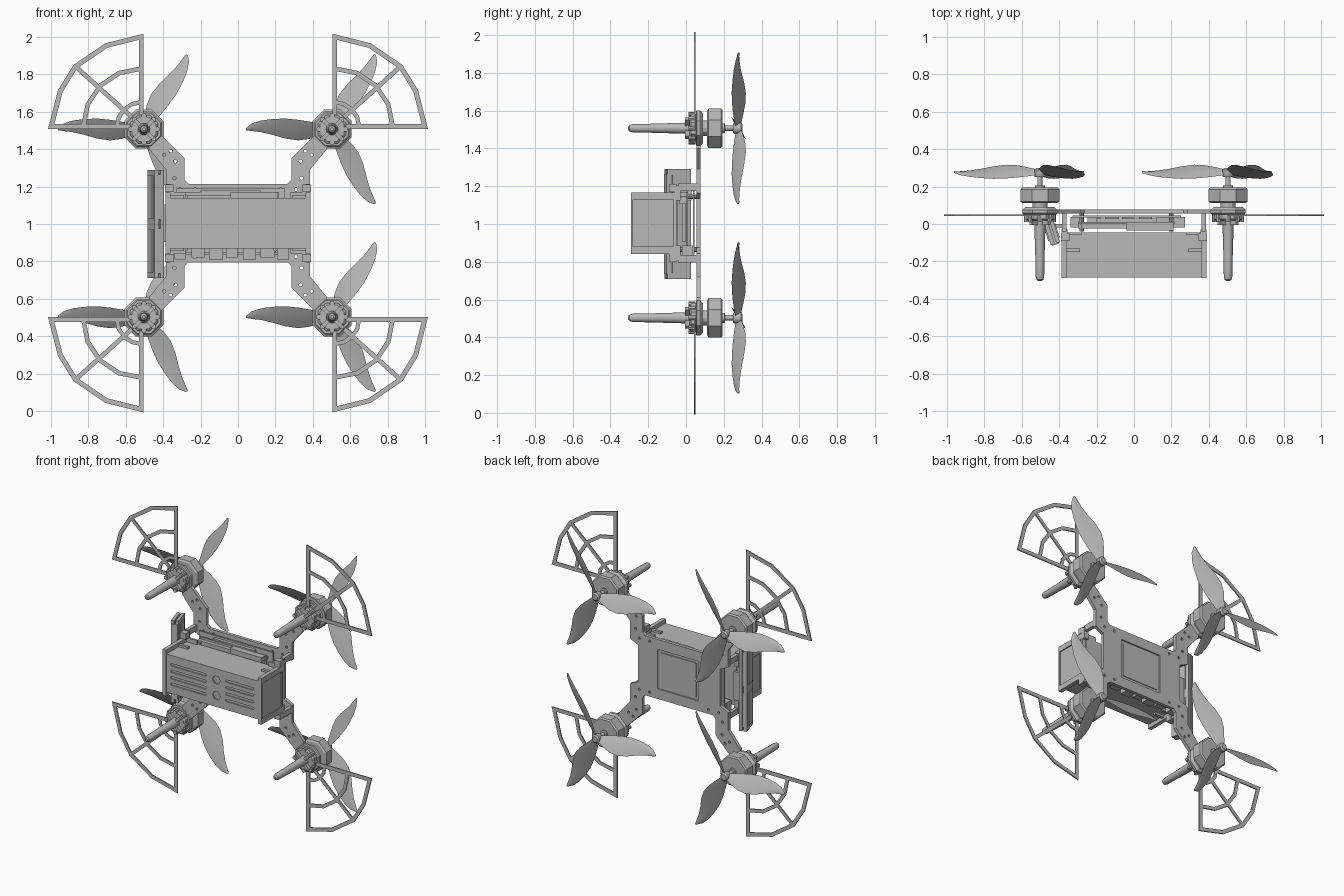
import bpy, bmesh
from math import cos, sin, pi, radians
from mathutils import Vector, Matrix

if "Cube" in bpy.data.objects:
    bpy.data.objects.remove(bpy.data.objects["Cube"])

grey = bpy.data.materials.new("plain grey")
grey.use_nodes = True
GREY = (0.48, 0.48, 0.48, 1)
grey.diffuse_color = GREY
grey.node_tree.nodes["Principled BSDF"].inputs["Base Color"].default_value = GREY
CZ = 1.005  # height of the craft's centre


def finish(name, bm, smooth=False):
    bmesh.ops.recalc_face_normals(bm, faces=bm.faces[:])
    me = bpy.data.meshes.new(name)
    bm.to_mesh(me)
    bm.free()
    me.materials.append(grey)
    if smooth:
        me.shade_smooth()
        me.set_sharp_from_angle(angle=radians(35))
    ob = bpy.data.objects.new(name, me)
    bpy.context.collection.objects.link(ob)
    return ob


def add_prism(bm, pts, y0, y1):
    """Outline in x, z extruded along y."""
    a = [bm.verts.new((x, y0, z)) for x, z in pts]
    b = [bm.verts.new((x, y1, z)) for x, z in pts]
    bm.faces.new(a)
    bm.faces.new(b[::-1])
    for i in range(len(a)):
        j = (i + 1) % len(a)
        bm.faces.new((a[i], a[j], b[j], b[i]))


def add_box(bm, x, y, z):
    add_prism(bm, [(x[0], z[0]), (x[1], z[0]), (x[1], z[1]), (x[0], z[1])], *y)


def ring(cx, cz, r, n, turn=0.0):
    return [(cx + r * cos(2 * pi * (i + turn) / n), cz + r * sin(2 * pi * (i + turn) / n)) for i in range(n)]


def add_lathe(bm, cx, cz, profile, n, turn=0.0):
    """Rings of (radius, y) joined into one closed solid around y."""
    rows = [[bm.verts.new((x, y, z)) for x, z in ring(cx, cz, r, n, turn)] for r, y in profile]
    for a, b in zip(rows, rows[1:]):
        for i in range(n):
            j = (i + 1) % n
            bm.faces.new((a[i], a[j], b[j], b[i]))
    bm.faces.new(rows[0])
    bm.faces.new(rows[-1][::-1])


def add_ribbon(bm, pts, width, y0, y1, closed=False):
    """Flat mitred strip along a path in x, z."""
    p = [Vector(q) for q in pts]
    n = len(p)
    sides = []
    for i in range(n):
        d0 = p[i] - p[i - 1] if closed or i else p[1] - p[0]
        d1 = p[(i + 1) % n] - p[i] if closed or i < n - 1 else d0
        n0, n1 = [Vector((-d.y, d.x)).normalized() for d in (d0, d1)]
        m = (n0 + n1) / (1 + n0.dot(n1)) * width / 2
        sides.append((p[i] + m, p[i] - m))
    loops = [[bm.verts.new((s.x, y, s.y)) for s, y in ((a, y0), (b, y0), (b, y1), (a, y1))] for a, b in sides]
    for i in range(n if closed else n - 1):
        a, b = loops[i], loops[(i + 1) % n]
        for k in range(4):
            bm.faces.new((a[k], a[(k + 1) % 4], b[(k + 1) % 4], b[k]))
    if not closed:
        bm.faces.new(loops[0])
        bm.faces.new(loops[-1][::-1])


def cut(ob, bm):
    cutter = finish(ob.name + "_cutter", bm)
    cutter.hide_render = True
    cutter.hide_viewport = True
    mod = ob.modifiers.new("cut", "BOOLEAN")
    mod.operation, mod.object, mod.solver = "DIFFERENCE", cutter, "EXACT"


# Frame plate: one quarter outline mirrored four ways
quarter = [(.265, .21), (.285, .23), (.285, .345), (.41, .47), (.48, .48), (.475, .395),
           (.385, .285), (.385, .16), (.32, .13)]
outline = []
for sx, sz, step in ((1, 1, 1), (1, -1, -1), (-1, -1, 1), (-1, 1, -1)):
    outline += [(sx * x, CZ + sz * z) for x, z in quarter[::step]]
bm = bmesh.new()
add_prism(bm, outline, .055, .078)
plate = finish("frame_plate", bm)
bm = bmesh.new()
add_box(bm, (-.15, .17), (.068, .1), (CZ - .14, CZ + .14))
for sx in (-1, 1):
    for sz in (-1, 1):
        for x, z in ((.335, .33), (.36, .385), (.395, .365), (.31, .18), (.23, .18), (.34, .24)):
            add_prism(bm, ring(sx * x, CZ + sz * z, .009, 8), .03, .1)
cut(plate, bm)

# Panel raised inside the rear recess
bm = bmesh.new()
add_box(bm, (-.13, .15), (.066, .073), (CZ - .12, CZ + .12))
finish("rear_panel", bm)

# Corner assemblies: pad, motor, leg, guard, propeller
BLADE = [(.015, -.018, .018), (.07, -.03, .036), (.12, -.04, .052), (.18, -.05, .06), (.25, -.057, .05),
         (.32, -.054, .03), (.38, -.046, .016), (.43, -.03, .01), (.46, -.006, .006)]
RIM = [(0, 0), (0, .48), (.187, .433), (.353, .32), (.433, .19), (.482, 0)]
for sx, side in ((1, "left"), (-1, "right")):
    for sz, level in ((1, "upper"), (-1, "lower")):
        tag = f"_{level}_{side}"
        mx, mz = sx * .503, CZ + sz * .502

        bm = bmesh.new()
        add_lathe(bm, mx, mz, [(.095, .052), (.102, .058), (.102, .074), (.085, .09)], 8, .5)
        add_lathe(bm, mx, mz, [(.07, .018), (.082, .026), (.082, .052)], 8, .5)
        for x, z in ring(mx, mz, .072, 8):
            add_prism(bm, ring(x, z, .014, 8), .012, .05)
        finish("motor_mount" + tag, bm)

        bm = bmesh.new()
        add_lathe(bm, mx, mz, [(.04, .08), (.04, .112)], 12)
        add_lathe(bm, mx, mz, [(.1, .112), (.113, .12), (.113, .185), (.104, .194)], 8, .5)
        add_lathe(bm, mx, mz, [(.026, .19), (.026, .205), (.014, .206), (.014, .26)], 12)
        finish("motor" + tag, bm)

        bm = bmesh.new()
        add_lathe(bm, mx, mz, [(.008, -.306), (.018, -.298), (.023, -.28), (.024, -.2), (.03, 0), (.034, .03)], 14)
        for dx, dz in ring(0, 0, .07, 4, .5):
            add_ribbon(bm, [(mx, mz), (mx + dx, mz + dz)], .02, -.005, .03)
        finish("landing_leg" + tag, bm, True)

        bm = bmesh.new()
        gx, gz = mx + sx * .014, mz + sz * .014
        place = lambda pts: [(gx + sx * x, gz + sz * z) for x, z in pts]
        arc = lambda r: [(r * cos(a * pi / 8), r * sin(a * pi / 8)) for a in range(5)]
        add_ribbon(bm, place(RIM), .026, .042, .05, True)
        add_ribbon(bm, place(arc(.31)), .024, .042, .05)
        add_ribbon(bm, place(arc(.13)), .022, .042, .05)
        add_ribbon(bm, place([(.05, .05), (.345, .315)]), .024, .042, .05)
        finish("propeller_guard" + tag, bm)

        bm = bmesh.new()
        for a in (pi / 3, pi, 5 * pi / 3):
            rows = []
            for i, (lx, lo, hi) in enumerate(BLADE):
                pitch = .8 - .045 * i
                loop = []
                for t, lift in ((0, 0), (.3, .005), (.7, .005), (1, 0), (.7, -.003), (.3, -.003)):
                    ly = lo + (hi - lo) * t
                    loop.append(bm.verts.new((mx + lx * cos(a) - ly * sin(a), .277 + pitch * ly + lift,
                                              mz + lx * sin(a) + ly * cos(a))))
                rows.append(loop)
            for p, q in zip(rows, rows[1:]):
                for k in range(6):
                    bm.faces.new((p[k], p[(k + 1) % 6], q[(k + 1) % 6], q[k]))
            bm.faces.new(rows[0])
            bm.faces.new(rows[-1][::-1])
        add_lathe(bm, mx, mz, [(.026, .25), (.03, .256), (.03, .29), (.02, .3)], 14)
        finish("propeller" + tag, bm, True)

# Battery case with grooved face
bm = bmesh.new()
add_box(bm, (-.365, .365), (-.285, -.045), (CZ - .135, CZ + .135))
case = finish("battery_case", bm)
bm = bmesh.new()
for dz in (-.068, -.023, .023, .068):
    for x0, x1 in ((-.33, -.045), (.1, .325)):
        z, h = CZ + dz, .009
        slot = [(x0, z), (x0 + h, z - h), (x1 - h, z - h), (x1, z), (x1 - h, z + h), (x0 + h, z + h)]
        add_prism(bm, slot, -.32, -.277)
for dz in (-.055, .055):
    add_prism(bm, ring(.03, CZ + dz, .031, 6), -.32, -.277)
cut(case, bm)

# End caps, corner tabs, standoffs joining case to plate
for s, side in ((1, "left"), (-1, "right")):
    span = lambda a, b: tuple(sorted((s * a, s * b)))
    bm = bmesh.new()
    add_box(bm, span(.36, .388), (-.29, -.05), (CZ - .163, CZ + .163))
    cap = finish("case_end_" + side, bm)
    bm = bmesh.new()
    add_box(bm, span(.38, .42), (-.28, -.065), (CZ - .125, CZ + .125))
    cut(cap, bm)
    bm = bmesh.new()
    for sz in (-1, 1):
        up = lambda a, b: tuple(sorted((CZ + sz * a, CZ + sz * b)))
        add_box(bm, span(.355, .388), (-.06, -.03), up(.12, .2))
        add_box(bm, span(.36, .386), (-.04, .056), up(.17, .21))
        add_box(bm, span(.345, .39), (-.09, -.05), up(.165, .207))
        add_box(bm, span(.28, .36), (-.06, -.045), up(.13, .165))
        add_box(bm, span(.29, .36), (-.15, -.13), up(.13, .15))
    finish("case_bracket_" + side, bm)

# Circuit boards and components between plate and case
bm = bmesh.new()
add_box(bm, (-.33, .25), (.036, .046), (CZ - .17, CZ + .185))
add_box(bm, (-.3, .22), (.002, .01), (CZ - .16, CZ + .165))
for x in (-.28, .2):
    for z in (-.14, .14):
        add_prism(bm, ring(x, CZ + z, .012, 8), -.04, .056)
finish("circuit_boards", bm)
bm = bmesh.new()
add_box(bm, (-.3, -.04), (-.025, .004), (CZ + .11, CZ + .15))
add_box(bm, (-.04, .21), (-.035, .004), (CZ + .1, CZ + .165))
add_box(bm, (-.2, .12), (.008, .03), (CZ + .12, CZ + .175))
for i in range(7):
    x = -.34 + i * .092
    add_box(bm, (x, x + .06 + .008 * (i % 3)), (-.02, .037), (CZ - .195 + .012 * (i % 2), CZ - .12))
finish("connectors", bm)

# Tilted receiver module on the right flank
bm = bmesh.new()
add_box(bm, (-.026, -.004), (-.065, .065), (-.29, .29))
add_box(bm, (.006, .026), (-.065, .065), (-.29, .29))
add_box(bm, (-.01, .012), (-.05, .05), (-.27, .27))
for z in (-.145, .145):
    for x in ((-.032, -.02), (.02, .032)):
        add_box(bm, x, (-.04, .04), (z - .115, z + .115))
    add_box(bm, (-.02, .02), (-.07, .06), (z - .12, z + .12))
bmesh.ops.transform(bm, verts=bm.verts[:],
                    matrix=Matrix.Translation((-.44, -.043, CZ - .005)) @ Matrix.Rotation(radians(17.5), 4, "Z"))
add_box(bm, (-.42, -.37), (-.02, .0), (CZ - .1, CZ + .1))
finish("receiver_module", bm)
